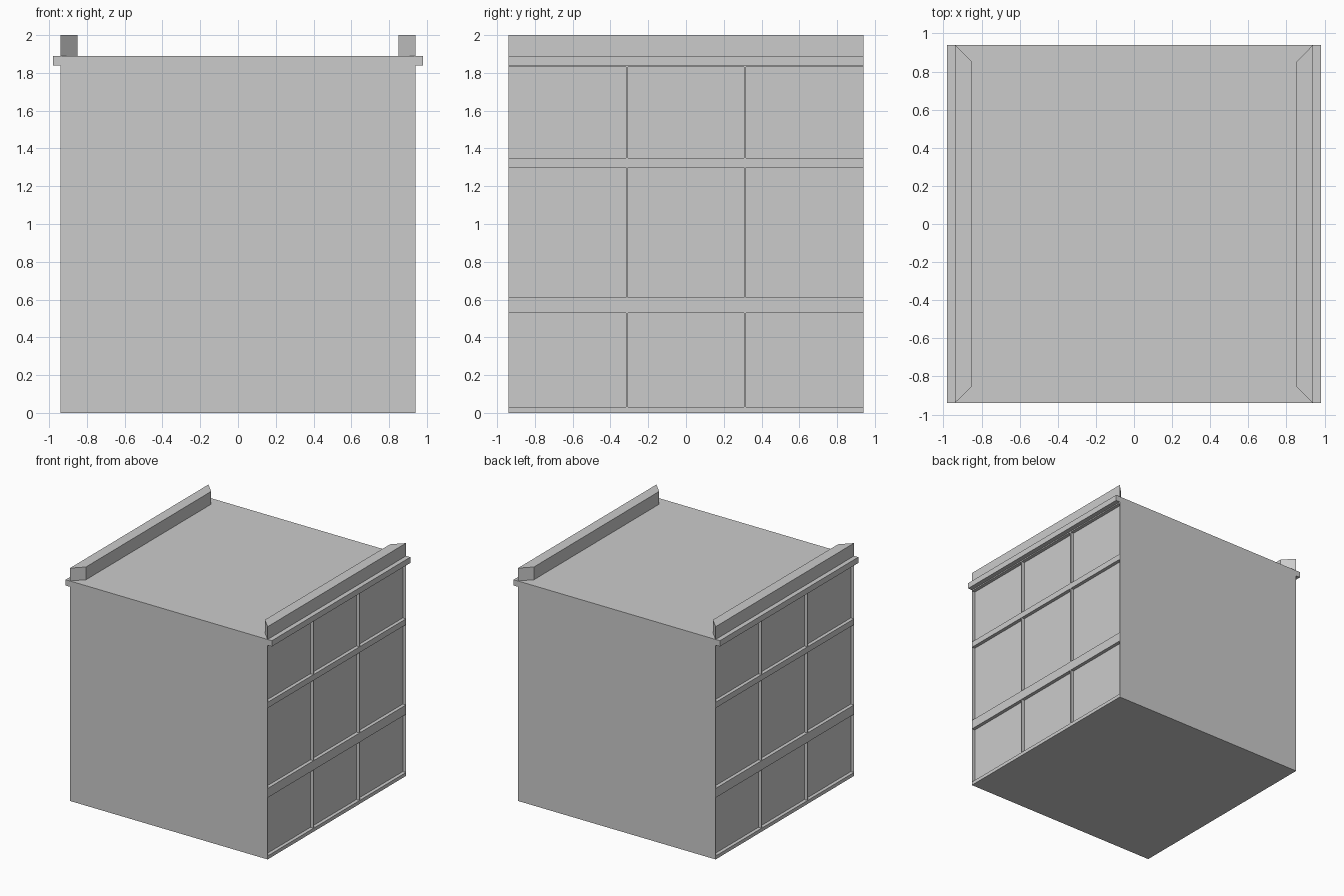
import bpy, bmesh

if "Cube" in bpy.data.objects:
    bpy.data.objects.remove(bpy.data.objects["Cube"])

HALF, ROOF, DEPTH = 0.94, 1.89, 0.03
COLS = [(-0.938, -0.317), (-0.308, 0.308), (0.317, 0.938)]   # panel spans in y
ROWS = [(0.03, 0.53), (0.61, 1.30), (1.35, 1.83)]            # panel spans in z


def finish(bm, name):
    bmesh.ops.recalc_face_normals(bm, faces=bm.faces)
    mesh = bpy.data.meshes.new(name)
    bm.to_mesh(mesh)
    bm.free()
    obj = bpy.data.objects.new(name, mesh)
    bpy.context.collection.objects.link(obj)
    return obj


def prism(name, outline, z0, z1):
    bm = bmesh.new()
    base = bm.faces.new([bm.verts.new((x, y, z0)) for x, y in outline])
    top = bmesh.ops.extrude_face_region(bm, geom=[base], use_keep_orig=True)
    verts = [v for v in top["geom"] if isinstance(v, bmesh.types.BMVert)]
    bmesh.ops.translate(bm, verts=verts, vec=(0, 0, z1 - z0))
    return finish(bm, name)


def inside(value, spans):
    return any(a < value < b for a, b in spans)


# Building block, scored into a grid, with panels pushed in on both x sides
bm = bmesh.new()
bmesh.ops.create_cube(bm, size=1)
for v in bm.verts:
    v.co = (v.co.x * 2 * HALF, v.co.y * 2 * HALF, (v.co.z + 0.5) * ROOF)
for spans, axis in ((COLS, 1), (ROWS, 2)):
    for cut in [c for span in spans for c in span]:
        point, normal = [0, 0, 0], [0, 0, 0]
        point[axis], normal[axis] = cut, 1
        bmesh.ops.bisect_plane(bm, geom=bm.verts[:] + bm.edges[:] + bm.faces[:],
                               dist=1e-5, plane_co=point, plane_no=normal)
for side in (-1, 1):
    panels = []
    for f in bm.faces:
        c = f.calc_center_median()
        if f.normal.x * side > 0.9 and inside(c.y, COLS) and inside(c.z, ROWS):
            panels.append(f)
    pushed = bmesh.ops.extrude_discrete_faces(bm, faces=panels)["faces"]
    bmesh.ops.translate(bm, verts=list({v for f in pushed for v in f.verts}),
                        vec=(-side * DEPTH, 0, 0))
finish(bm, "building_block")

# Cornice ledge and mitred parapet along each panelled side
for side, label in ((-1, "left"), (1, "right")):
    ledge = [(HALF, -HALF), (0.98, -HALF), (0.98, HALF), (HALF, HALF)]
    wall = [(HALF, -HALF), (HALF, HALF), (0.85, 0.85), (0.85, -0.85)]
    prism(label + "_cornice", [(side * x, y) for x, y in ledge], 1.84, ROOF)
    prism(label + "_parapet", [(side * x, y) for x, y in wall], ROOF, 2.0)
